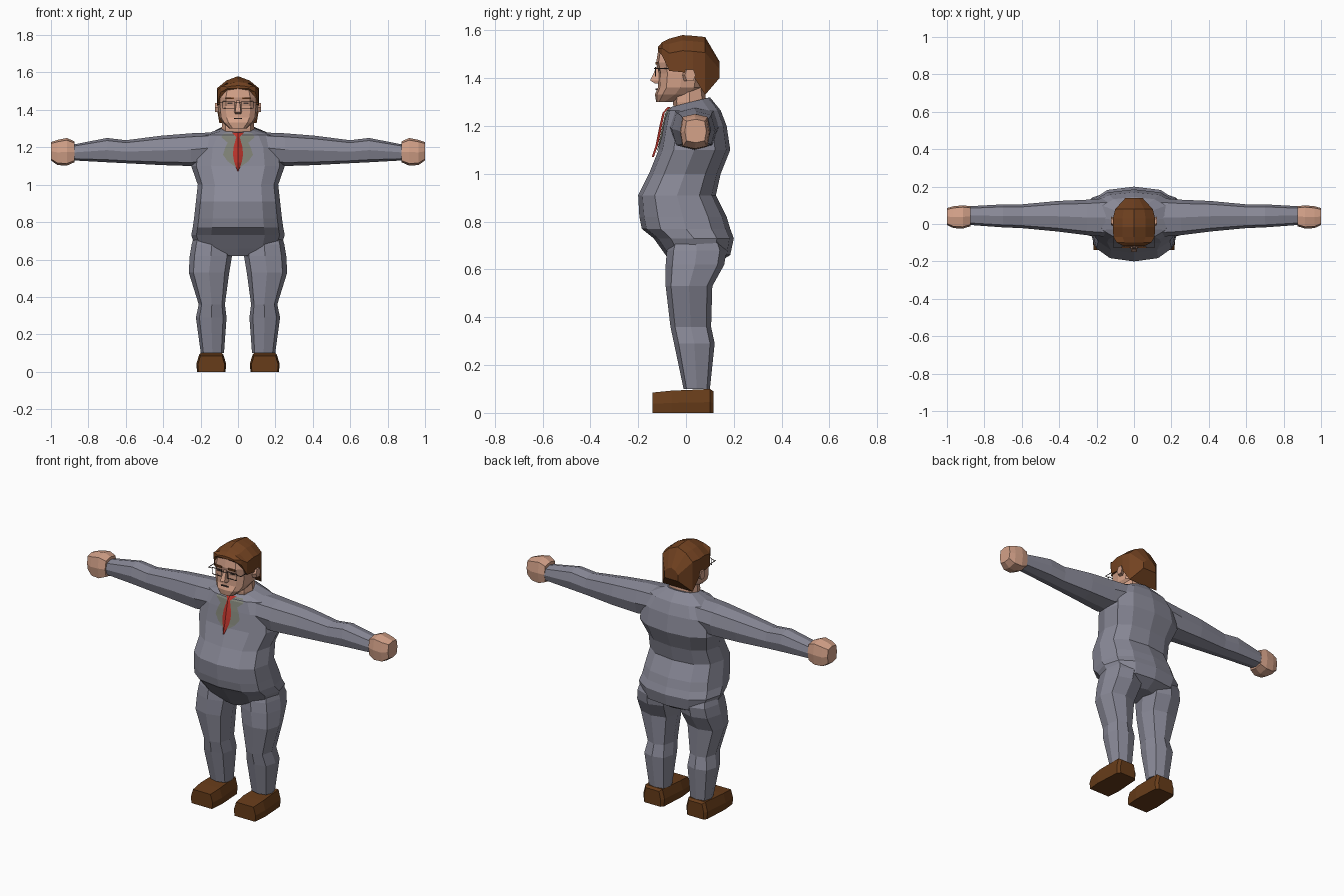
import bpy
import bmesh
import math
from mathutils import Vector
from mathutils.bvhtree import BVHTree

cube = bpy.data.objects.get("Cube")
if cube:
    bpy.data.objects.remove(cube, do_unlink=True)


def material(name, red, green, blue):
    mat = bpy.data.materials.new(name)
    mat.use_nodes = True
    colour = (red, green, blue, 1)
    mat.diffuse_color = colour
    shader = next(n for n in mat.node_tree.nodes if n.type == 'BSDF_PRINCIPLED')
    shader.inputs["Base Color"].default_value = colour
    return mat


SUIT = material("grey suit", .25, .25, .31)
SKIN = material("skin", .66, .36, .25)
HAIR = material("brown hair", .17, .055, .015)
SHOE = material("brown leather", .135, .045, .01)
TIE = material("red tie", .50, .035, .025)
SHIRT = material("grey green shirt", .21, .22, .18)
DARK = material("dark frame", .06, .04, .035)


def make_object(name, bm, mat):
    bmesh.ops.recalc_face_normals(bm, faces=bm.faces)
    mesh = bpy.data.meshes.new(name)
    bm.to_mesh(mesh)
    bm.free()
    mesh.materials.append(mat)
    obj = bpy.data.objects.new(name, mesh)
    bpy.context.collection.objects.link(obj)
    return obj


def loft(name, rings, mat):
    """Skin a closed body over rings with equal point counts."""
    bm = bmesh.new()
    rows = [[bm.verts.new(p) for p in ring] for ring in rings]
    count = len(rows[0])
    for low, high in zip(rows, rows[1:]):
        for i in range(count):
            j = (i + 1) % count
            bm.faces.new((low[i], low[j], high[j], high[i]))
    bm.faces.new(rows[0])
    bm.faces.new(rows[-1])
    return make_object(name, bm, mat)


def oval(a0, a1, b0, b1, n=8, power=.75):
    """Squarish oval filling a rectangle; low power is squarer."""
    points = []
    for i in range(n):
        t = math.tau * i / n
        c, s = math.cos(t), math.sin(t)
        u = math.copysign(abs(c) ** power, c) if abs(c) > .001 else 0
        v = math.copysign(abs(s) ** power, s) if abs(s) > .001 else 0
        points.append(((a0 + a1 + u * (a1 - a0)) / 2, (b0 + b1 + v * (b1 - b0)) / 2))
    return points


def upright(name, sections, mat, n=8, power=.75, tilt=0):
    """Sections are height, centre x, half width, front y, back y."""
    rings = []
    for z, cx, w, front, back in sections:
        lean = tilt if z == sections[-1][0] else 0
        rings.append([(x, y, z + lean * y)
                      for x, y in oval(cx - w, cx + w, front, back, n, power)])
    return loft(name, rings, mat)


def sideways(name, side, sections, mat, power=.7):
    """Sections are x, bottom, top, front y, back y."""
    return loft(name, [[(side * x, y, z) for y, z in oval(front, back, low, top, 8, power)]
                       for x, low, top, front, back in sections], mat)


# Jacket body with an overhanging belly and full seat
torso = upright("torso", [
    (.62, 0, .07, -.06, .12), (.66, 0, .225, -.085, .185),
    (.73, 0, .25, -.135, .20), (.77, 0, .242, -.185, .185),
    (.82, 0, .235, -.195, .17), (.91, 0, .225, -.20, .125),
    (1, 0, .215, -.155, .145), (1.1, 0, .25, -.115, .185),
    (1.2, 0, .235, -.095, .17), (1.265, 0, .19, -.08, .145),
    (1.295, 0, .09, -.06, .10)], SUIT, 12, .8, .25)

# Limbs, hands and shoes
for side, label in ((1, "left"), (-1, "right")):
    sideways(label + "_arm", side, [
        (.12, 1.12, 1.28, -.07, .14), (.25, 1.10, 1.275, -.06, .13),
        (.41, 1.105, 1.262, -.04, .123), (.60, 1.115, 1.238, -.022, .105),
        (.70, 1.12, 1.25, -.018, .105), (.88, 1.13, 1.215, -.005, .095)], SUIT)
    sideways(label + "_hand", side, [
        (.875, 1.12, 1.232, -.012, .095), (.915, 1.102, 1.25, -.025, .10),
        (.965, 1.105, 1.24, -.022, .095), (1, 1.13, 1.228, -.005, .085)], SKIN, .5)
    upright(label + "_leg", [
        (.10, side * .137, .062, -.01, .10), (.29, side * .143, .082, -.05, .12),
        (.36, side * .14, .07, -.065, .105), (.53, side * .155, .108, -.085, .11),
        (.62, side * .145, .113, -.085, .16), (.68, side * .14, .108, -.08, .17),
        (.78, side * .13, .09, -.05, .13)], SUIT)
    shoe_rings = []
    for y, w, top in ((-.14, .072, .085), (-.06, .08, .093), (.10, .07, .10), (.115, .055, .09)):
        profile = [(-.95, 0), (.95, 0), (1, .45), (.8, 1), (-.8, 1), (-1, .45)]
        shoe_rings.append([(side * .143 + u * w, y, v * top) for u, v in profile])
    loft(label + "_shoe", shoe_rings, SHOE)

# Neck and head
upright("neck", [(1.23, 0, .085, -.045, .085), (1.30, 0, .088, -.055, .085),
                 (1.37, 0, .08, -.05, .075)], SKIN)
upright("head", [
    (1.30, 0, .045, -.125, -.06), (1.332, 0, .082, -.13, .04),
    (1.36, 0, .10, -.118, .07), (1.42, 0, .106, -.115, .08),
    (1.465, 0, .106, -.125, .085), (1.525, 0, .088, -.115, .08)], SKIN, 12, .7)

# Peaked hair, longer toward the nape
hair_rings = []
for y, w, low, top in ((-.118, .055, 1.515, 1.53), (-.10, .092, 1.495, 1.55),
                       (-.07, .11, 1.43, 1.565), (-.015, .113, 1.425, 1.58),
                       (.03, .113, 1.41, 1.577), (.08, .10, 1.33, 1.572),
                       (.14, .045, 1.40, 1.47)):
    rise = top - low
    shoulder = min(.065, rise * .45)
    half = [(w, low), (w, top - shoulder), (w * .55, top - shoulder * .35)]
    outline = half + [(0, top)] + [(-x, z) for x, z in reversed(half)]
    hair_rings.append([(x, y, z) for x, z in outline])
loft("hair", hair_rings, HAIR)

# Nose, a wedge that widens downward
loft("nose", [[(-w, -.09, z), (w, -.09, z), (w * .6, y, z), (-w * .6, y, z)]
              for z, w, y in ((1.378, .022, -.13), (1.39, .024, -.15), (1.45, .012, -.122))], SKIN)


def block(name, centre, size, mat):
    bm = bmesh.new()
    bmesh.ops.create_cube(bm, size=1)
    for v in bm.verts:
        v.co = Vector(centre) + Vector(a * b for a, b in zip(v.co, size))
    return make_object(name, bm, mat)


# Ears, brows and thin spectacles
for side, label in ((1, "left"), (-1, "right")):
    loft(label + "_ear", [[(side * x, y, z) for y, z in oval(-.02 + grow, .025 + grow, 1.385, 1.44, 6)]
                          for x, grow in ((.095, 0), (.123, .015))], SKIN)
    block(label + "_brow", (side * .044, -.123, 1.462), (.045, .008, .009), HAIR)
    block(label + "_eye", (side * .042, -.114, 1.435), (.026, .008, .008), DARK)
    for z in (1.408, 1.446):
        block(label + "_lens_rim", (side * .05, -.128, z), (.064, .003, .003), DARK)
    for x in (.018, .082):
        block(label + "_lens_post", (side * x, -.128, 1.427), (.003, .003, .038), DARK)
    block(label + "_temple_bar", (side * .108, -.06, 1.44), (.003, .13, .003), DARK)
    block(label + "_hinge", (side * .095, -.126, 1.44), (.028, .003, .003), DARK)
block("spectacle_bridge", (0, -.132, 1.44), (.04, .003, .003), DARK)
block("mouth", (0, -.124, 1.354), (.045, .008, .006), DARK)

# Shirt front and tie laid over the chest
surface = bmesh.new()
surface.from_mesh(torso.data)
chest = BVHTree.FromBMesh(surface)
surface.free()


def chest_plate(name, rows, gap, ridge, mat):
    bm = bmesh.new()
    grid = []
    for z, w in rows:
        line = []
        for i in range(-4, 5):
            u = i / 4
            hit = chest.ray_cast(Vector((u * w, -1, z)), Vector((0, 1, 0)))[0]
            y = hit.y if hit else -.065
            line.append(bm.verts.new((u * w, y - gap - ridge * (1 - abs(u)), z)))
        grid.append(line)
    for a, b in zip(grid, grid[1:]):
        for i in range(8):
            bm.faces.new((a[i], a[i + 1], b[i + 1], b[i]))
    return make_object(name, bm, mat)


chest_plate("shirt_front", [(1.275, .075), (1.255, .09), (1.225, .055), (1.20, .068),
                            (1.16, .08), (1.125, .055), (1.09, .006)], .004, 0, SHIRT)
chest_plate("tie", [(1.28, .035), (1.255, .009), (1.20, .024), (1.16, .027),
                    (1.12, .02), (1.07, .002)], .008, .008, TIE)
